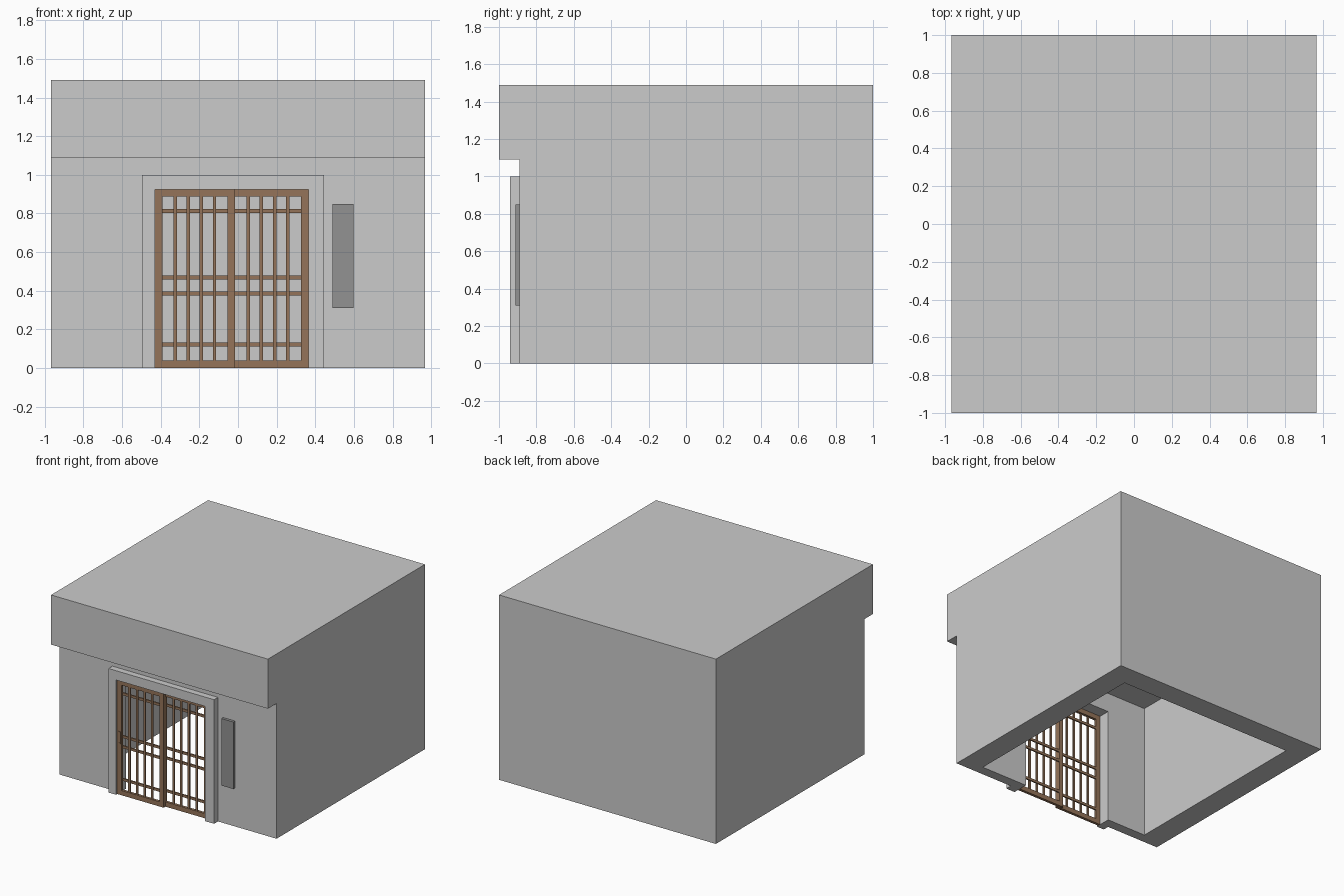
import bpy, bmesh

if "Cube" in bpy.data.objects:
    bpy.data.objects.remove(bpy.data.objects["Cube"])


def material(name, rgb):
    m = bpy.data.materials.new(name)
    m.diffuse_color = (*rgb, 1)
    m.use_nodes = True
    m.node_tree.nodes["Principled BSDF"].inputs["Base Color"].default_value = m.diffuse_color
    return m


wood = material("brown_wood", (0.30, 0.175, 0.10))
slate = material("dark_grey", (0.29, 0.29, 0.29))


def finish(name, bm, mat=None):
    bmesh.ops.recalc_face_normals(bm, faces=bm.faces)
    me = bpy.data.meshes.new(name)
    bm.to_mesh(me)
    bm.free()
    ob = bpy.data.objects.new(name, me)
    bpy.context.collection.objects.link(ob)
    if mat:
        me.materials.append(mat)
    return ob


def add_box(bm, x, y, z):
    vs = bmesh.ops.create_cube(bm, size=1)["verts"]
    for v in vs:
        v.co = [(a + b) / 2 + c * (b - a) for c, (a, b) in zip(v.co, (x, y, z))]


def box(name, x, y, z, mat=None):
    bm = bmesh.new()
    add_box(bm, x, y, z)
    return finish(name, bm, mat)


def prism(name, pts, to3d, offset, mat=None):
    """Extrude a flat outline along an offset."""
    bm = bmesh.new()
    f = bm.faces.new([bm.verts.new(to3d(*p)) for p in pts])
    new = bmesh.ops.extrude_face_region(bm, geom=[f])["geom"]
    bmesh.ops.translate(bm, vec=offset,
                        verts=[g for g in new if isinstance(g, bmesh.types.BMVert)])
    return finish(name, bm, mat)


def cut(target, *ranges):
    cutter = box("cutter", *ranges)
    cutter.hide_render = True
    mod = target.modifiers.new("cut", 'BOOLEAN')
    mod.operation, mod.solver, mod.object = 'DIFFERENCE', 'EXACT', cutter
    bpy.context.view_layer.objects.active = target
    bpy.ops.object.modifier_apply(modifier=mod.name)
    bpy.data.objects.remove(cutter)


L, R, TOP = -0.43, 0.365, 0.925      # doorway

# Building shell with overhanging front, hollow room and doorway
shell = prism("building_shell",
              [(-0.89, 0), (1, 0), (1, 1.49), (-1, 1.49), (-1, 1.09), (-0.89, 1.09)],
              lambda y, z: (-0.967, y, z), (1.934, 0, 0))
cut(shell, (-0.78, 0.78), (-0.81, 0.82), (-0.2, 1.08))
cut(shell, (L, R), (-1.1, -0.7), (-0.2, TOP))

# Raised door surround
prism("door_surround",
      [(-0.497, 0), (-0.497, 1), (0.445, 1), (0.445, 0), (R, 0), (R, TOP), (L, TOP), (L, 0)],
      lambda x, z: (x, -0.94, z), (0, 0.05, 0))


# Sliding lattice doors
def lattice_door(name, x0, x1, y0):
    y1, ym = y0 + 0.022, y0 + 0.011
    s = 0.038
    bm = bmesh.new()
    for a in (x0, x1 - s):                                   # stiles
        add_box(bm, (a, a + s), (y0, y1), (0, TOP))
    for z in (0, TOP - s):                                   # rails
        add_box(bm, (x0 + s, x1 - s), (y0, y1), (z, z + s))
    step = (x1 - x0 - 2 * s) / 5
    for i in range(1, 5):                                    # upright slats
        c = x0 + s + i * step
        add_box(bm, (c - 0.009, c + 0.009), (y0 + 0.002, ym), (s, TOP - s))
    for z in (0.122, 0.386, 0.468, 0.813):                   # cross slats behind
        add_box(bm, (x0 + s, x1 - s), (ym, y1), (z - 0.01, z + 0.01))
    return finish(name, bm, wood)


lattice_door("left_door", L, -0.016, -0.924)
lattice_door("right_door", -0.054, R, -0.901)

# Door pull: thin raised rim
pull = box("door_pull", (-0.417, -0.396), (-0.928, -0.923), (0.415, 0.51), wood)
cut(pull, (-0.413, -0.4), (-0.94, -0.925), (0.419, 0.506))

# Wall plaque beside the door
box("wall_plaque", (0.49, 0.597), (-0.912, -0.89), (0.31, 0.85), slate)
